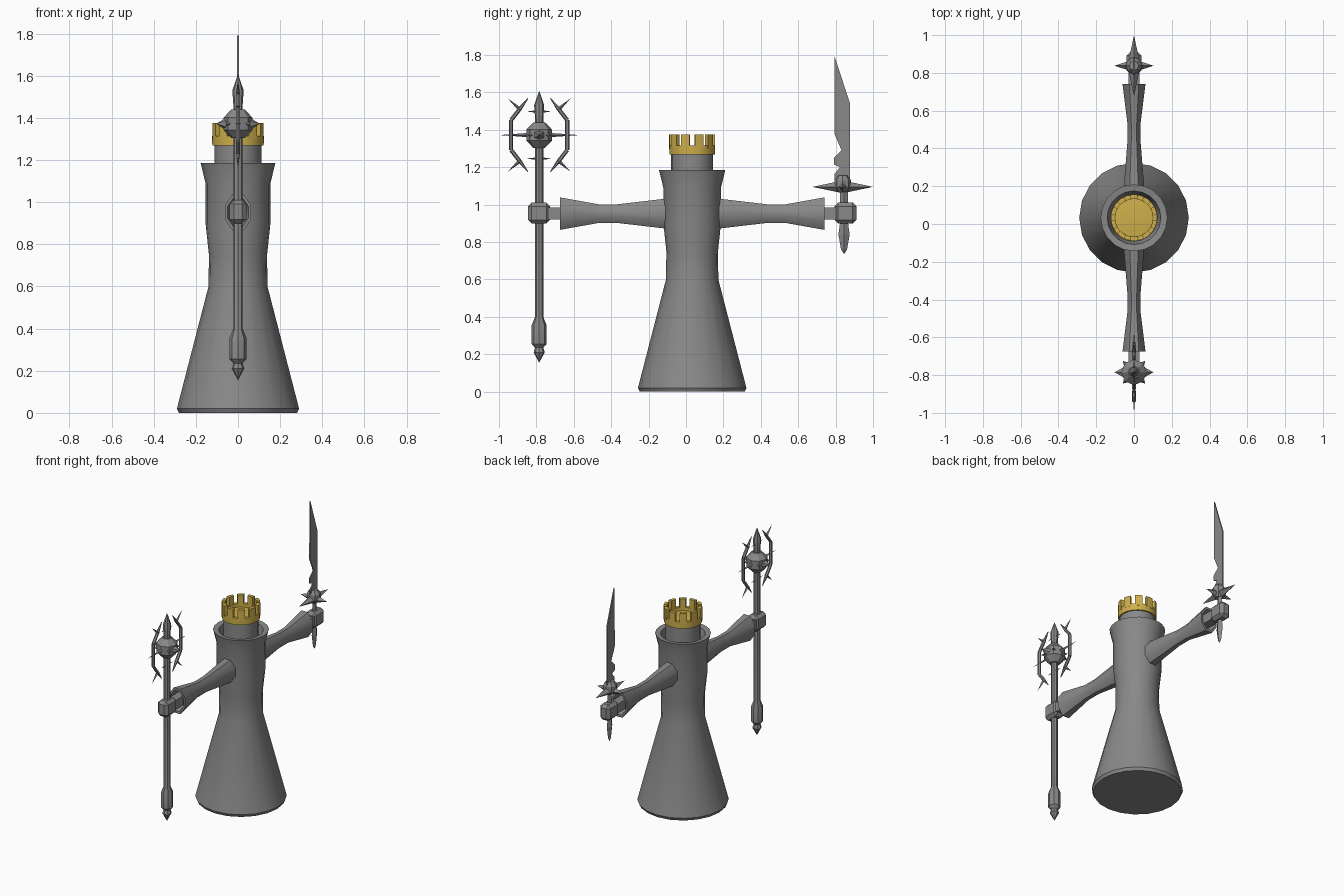
import bpy, bmesh, math
from mathutils import Vector, Matrix

if "Cube" in bpy.data.objects:
    bpy.data.objects.remove(bpy.data.objects["Cube"])

CY = 0.033          # body axis in y


def material(name, rgb):
    m = bpy.data.materials.new(name)
    m.diffuse_color = (*rgb, 1)
    m.use_nodes = True
    m.node_tree.nodes["Principled BSDF"].inputs["Base Color"].default_value = m.diffuse_color
    return m


GREY = material("stone grey", (0.25, 0.25, 0.25))
GOLD = material("gold", (0.62, 0.43, 0.07))


def finish(name, bm, mat, smooth=None):
    bmesh.ops.remove_doubles(bm, verts=bm.verts, dist=1e-5)
    bmesh.ops.recalc_face_normals(bm, faces=bm.faces)
    me = bpy.data.meshes.new(name)
    bm.to_mesh(me)
    bm.free()
    ob = bpy.data.objects.new(name, me)
    bpy.context.collection.objects.link(ob)
    me.materials.append(mat)
    if smooth:
        bpy.ops.object.select_all(action='DESELECT')
        ob.select_set(True)
        bpy.context.view_layer.objects.active = ob
        bpy.ops.object.shade_smooth_by_angle(angle=math.radians(smooth))
    return ob


def lathe(bm, profile, n, matrix=Matrix(), a0=0.0, a1=math.tau):
    """Revolve (radius, height) points; a partial turn gets end caps."""
    full = a1 - a0 > 6.28
    cols = []
    for i in range(n if full else n + 1):
        a = a0 + (a1 - a0) * i / n
        cols.append([bm.verts.new(matrix @ Vector((r * math.cos(a), r * math.sin(a), z)))
                     for r, z in profile])
    for i in range(n):
        c, d = cols[i], cols[(i + 1) % len(cols)]
        for j in range(len(profile) - 1):
            quad = [c[j], d[j], d[j + 1], c[j + 1]]
            if profile[j][0] == 0:
                quad.pop(1)
            elif profile[j + 1][0] == 0:
                quad.pop(2)
            bm.faces.new(quad)
    if not full:
        bm.faces.new(cols[0][:-1])
        bm.faces.new(cols[-1][:-1])


def rod(bm, a, b, r1, r2=0.0, n=4):
    """Tapered bar or spike from a to b."""
    a, b = Vector(a), Vector(b)
    d = b - a
    m = Matrix.Translation((a + b) / 2) @ d.to_track_quat('Z', 'Y').to_matrix().to_4x4()
    bmesh.ops.create_cone(bm, cap_ends=True, segments=n, radius1=r1, radius2=r2,
                          depth=d.length, matrix=m)


def at(y, z=0):
    return Matrix.Translation((0, y, z))


# Robed body with a hollow collar
bm = bmesh.new()
lathe(bm, [(0, 0), (0.28, 0), (0.29, 0.02), (0.14, 0.6), (0.138, 0.75), (0.154, 0.9),
           (0.154, 1.09), (0.177, 1.185), (0.142, 1.18), (0.125, 1.1), (0, 1.1)], 20, at(CY))
finish("robe_body", bm, GREY, 40)

# Head
bm = bmesh.new()
lathe(bm, [(0, 1.08), (0.112, 1.08), (0.112, 1.28), (0, 1.28)], 20, at(CY))
finish("head", bm, GREY, 40)

# Crown band and teeth
bm = bmesh.new()
lathe(bm, [(0, 1.268), (0.122, 1.268), (0.123, 1.315), (0.1, 1.315), (0.1, 1.292),
           (0, 1.302)], 20, at(CY))
finish("crown_band", bm, GOLD, 40)
bm = bmesh.new()
for i in range(10):
    a = math.tau * (i + 0.5) / 10
    lathe(bm, [(0.1, 1.3), (0.123, 1.3), (0.123, 1.375), (0.1, 1.375), (0.1, 1.3)],
          2, at(CY), a - 0.19, a + 0.19)
finish("crown_teeth", bm, GOLD, 30)

# Sleeves, wrists and fists on both sides
for side, label in ((-1, "front"), (1, "back")):
    k = 1.08
    prof = [(0, 0.05), (0.085, 0.08), (0.078, 0.16), (0.05, 0.4), (0.05, 0.5),
            (0.087, 0.707), (0.07, 0.707), (0.045, 0.63), (0, 0.63)]
    m = (at(CY, 0.952) @ Matrix.Rotation(-side * math.pi / 2, 4, 'X')
         @ Matrix.Diagonal((0.7, 1, 1, 1)) @ Matrix.Rotation(math.pi / 8, 4, 'Z'))
    bm = bmesh.new()
    lathe(bm, [(r * k, z) for r, z in prof], 8, m)
    finish(label + "_sleeve", bm, GREY, 50)

    bm = bmesh.new()
    bmesh.ops.create_cube(bm, size=1, matrix=at(CY + side * 0.71, 0.952)
                          @ Matrix.Diagonal((0.06, 0.17, 0.065, 1)))
    finish(label + "_wrist", bm, GREY)

    bm = bmesh.new()
    bmesh.ops.create_cube(bm, size=1, matrix=at(CY + side * 0.819, 0.955)
                          @ Matrix.Diagonal((0.08, 0.118, 0.112, 1)))
    bmesh.ops.bevel(bm, geom=bm.edges[:], offset=0.02, segments=1, affect='EDGES')
    finish(label + "_fist", bm, GREY)

# Staff shaft with pommel and pointed tip
SY, BZ = -0.785, 1.372
bm = bmesh.new()
lathe(bm, [(0, 0.155), (0.03, 0.21), (0.022, 0.235), (0.04, 0.255), (0.04, 0.355),
           (0.022, 0.4), (0.022, 1.46), (0.027, 1.53), (0, 1.61)], 8, at(SY))
finish("staff_shaft", bm, GREY, 30)

# Staff orb with spikes and studs
bm = bmesh.new()
lathe(bm, [(0, -0.068), (0.032, -0.068), (0.068, -0.03), (0.068, 0.03),
           (0.032, 0.068), (0, 0.068)], 8, at(SY, BZ))
for s in (-1, 1):
    rod(bm, (s * 0.05, SY, BZ), (s * 0.103, SY, BZ), 0.034, 0, 6)
    rod(bm, (0, SY + s * 0.05, BZ), (0, SY + s * 0.215, BZ), 0.012)
    for t in (-1, 1):
        rod(bm, (s * 0.04, SY + t * 0.04, BZ), (s * 0.06, SY + t * 0.06, BZ), 0.016)
finish("staff_orb", bm, GREY)

# Thorny cage around the orb
bm = bmesh.new()
for s in (-1, 1):
    path = [(0.06, -0.196), (0.15, -0.08), (0.15, 0.08), (0.06, 0.196)]
    pts = [Vector((0, SY + s * y, BZ + z)) for y, z in path]
    mid = [pts[0].lerp(pts[1], 0.5), pts[1], pts[2], pts[3].lerp(pts[2], 0.5)]
    for a, b in zip(mid, mid[1:]):
        rod(bm, a, b, 0.011, 0.011, 6)
    rod(bm, mid[0], pts[0], 0.011, 0.002, 6)
    rod(bm, mid[3], pts[3], 0.011, 0.002, 6)
    for t in (-1, 1):
        rod(bm, (0, SY + s * 0.1, BZ + t * 0.135), (0, SY + s * 0.168, BZ + t * 0.196), 0.011)
        rod(bm, (0, SY, BZ + t * 0.126), (0, SY + s * 0.066, BZ + t * 0.126), 0.009)
finish("staff_cage", bm, GREY)

# Notched sword blade: one flat outline given thickness
WY = 0.838
outline = [(0.795, 1.79), (0.876, 1.545), (0.876, 1.1), (0.795, 1.1), (0.795, 1.165),
           (0.823, 1.2), (0.79, 1.215), (0.79, 1.25), (0.832, 1.29), (0.793, 1.38)]
bm = bmesh.new()
bm.faces.new([bm.verts.new((0, y, z)) for y, z in outline])
blade = finish("sword_blade", bm, GREY)
solid = blade.modifiers.new("thickness", 'SOLIDIFY')
solid.thickness = 0.008
solid.offset = 0

# Star-shaped guard with a round hub
bm = bmesh.new()
lathe(bm, [(0, -0.045), (0.025, -0.045), (0.045, -0.018), (0.045, 0.018),
           (0.025, 0.045), (0, 0.045)], 8, at(WY, 1.112))
for s in (-1, 1):
    rod(bm, (0, WY, 1.095), (0, WY + s * 0.162, 1.095), 0.034)
    rod(bm, (0, WY, 1.095), (s * 0.103, WY, 1.095), 0.034)
finish("sword_guard", bm, GREY)

# Sword grip and pointed pommel
bm = bmesh.new()
lathe(bm, [(0, 1.1), (0.022, 1.1), (0.022, 0.9), (0.03, 0.84), (0.016, 0.76), (0, 0.735)],
      4, at(0.845) @ Matrix.Diagonal((0.6, 1, 1, 1)))
finish("sword_grip", bm, GREY)
